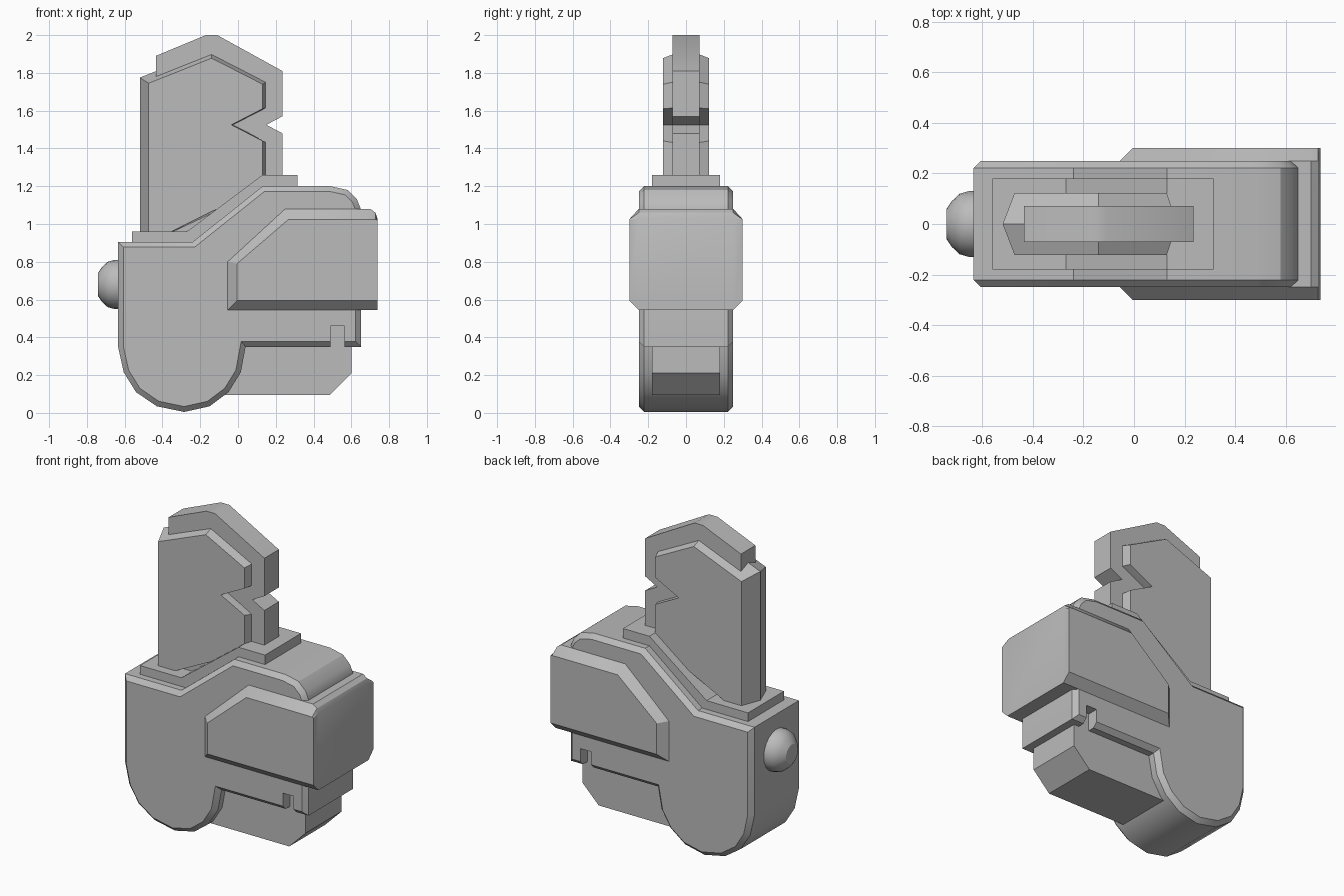
import bpy, bmesh, math
from mathutils import Vector

cube = bpy.data.objects.get("Cube")
if cube:
    bpy.data.objects.remove(cube, do_unlink=True)

GREY = (0.5, 0.5, 0.5, 1.0)
grey = bpy.data.materials.new("plain grey")
grey.use_nodes = True
grey.diffuse_color = GREY
grey.node_tree.nodes["Principled BSDF"].inputs["Base Color"].default_value = GREY


def finish(name, bm):
    """Turn a bmesh into a smooth-by-angle object."""
    bmesh.ops.recalc_face_normals(bm, faces=bm.faces)
    mesh = bpy.data.meshes.new(name)
    bm.to_mesh(mesh)
    bm.free()
    mesh.materials.append(grey)
    obj = bpy.data.objects.new(name, mesh)
    bpy.context.collection.objects.link(obj)
    bpy.ops.object.select_all(action='DESELECT')
    obj.select_set(True)
    bpy.context.view_layer.objects.active = obj
    bpy.ops.object.shade_smooth_by_angle(angle=math.radians(32))
    return obj


def loft(name, rings):
    """Join rings of points with quads and cap both ends."""
    bm = bmesh.new()
    loops = [[bm.verts.new(p) for p in ring] for ring in rings]
    for a, b in zip(loops, loops[1:]):
        for i in range(len(a)):
            j = (i + 1) % len(a)
            bm.faces.new((a[i], a[j], b[j], b[i]))
    bm.faces.new(loops[0])
    bm.faces.new(loops[-1])
    return finish(name, bm)


def slab(name, outline, half, chamfer=0.0, face=None):
    """Profile in x-z, mirrored about y = 0, with an optional smaller side face."""
    face = face or outline
    inner = half - chamfer
    layers = [(-half, face), (-inner, outline), (inner, outline), (half, face)]
    if chamfer == 0:
        layers = layers[::3]
    elif inner == 0:
        layers.pop(1)
    return loft(name, [[(x, y, z) for x, z in pts] for y, pts in layers])


def inset(points, amount, square_edges=()):
    """Mitred inset of a counter-clockwise profile; square edges stay in place."""
    pts = [Vector(p) for p in points]
    lines = []
    for i, p in enumerate(pts):
        d = (pts[(i + 1) % len(pts)] - p).normalized()
        n = Vector((-d.y, d.x))
        lines.append((n, n.dot(p) + (0 if i in square_edges else amount)))
    result = []
    for i in range(len(pts)):
        (n, a), (m, b) = lines[i - 1], lines[i]
        det = n.x * m.y - n.y * m.x
        result.append(((a * m.y - b * n.y) / det, (n.x * b - m.x * a) / det))
    return result


# Main body: rounded grip end, slot underneath, rounded upper corner
grip = [(-0.635, 0.905), (-0.635, 0.35), (-0.605, 0.215), (-0.54, 0.11),
        (-0.43, 0.035), (-0.285, 0.005), (-0.15, 0.035), (-0.05, 0.11),
        (0.015, 0.215), (0.04, 0.35)]
slot = [(0.49, 0.35), (0.49, 0.46), (0.565, 0.46), (0.565, 0.35)]
upper = [(0.65, 0.35), (0.65, 1.08), (0.63, 1.13), (0.58, 1.18), (0.49, 1.2),
         (0.13, 1.2), (-0.24, 0.905)]
body = grip + slot + upper
slot_edges = [len(grip) + i for i in range(3)]
slab("main_body", body, 0.25, 0.028, inset(body, 0.028, slot_edges))

# Wide housing around the rear of the body
housing = [(-0.055, 0.545), (0.738, 0.545), (0.738, 1.03), (0.728, 1.06),
           (0.7, 1.08), (0.25, 1.08), (-0.055, 0.80)]
housing_face = [(-0.005, 0.595), (0.738, 0.595), (0.738, 1.02), (0.728, 1.024),
                (0.7, 1.025), (0.268, 1.025), (-0.005, 0.79)]
slab("side_housing", housing, 0.3, 0.05, housing_face)

# Lower block that shows through the slot
slab("lower_block", [(-0.2, 0.095), (0.485, 0.095), (0.6, 0.21), (0.6, 0.5),
                     (-0.2, 0.5)], 0.18)

# Stepped collar under the blade
slab("collar", [(-0.56, 0.85), (-0.27, 0.85), (0.13, 1.15), (0.315, 1.15),
                (0.315, 1.26), (0.13, 1.26), (-0.27, 0.96), (-0.56, 0.96)], 0.18)

# Blade core with notch
slab("blade_core", [(-0.435, 0.9), (0.235, 1.15), (0.235, 1.48), (0.15, 1.525),
                    (0.235, 1.57), (0.235, 1.81), (-0.11, 2.0), (-0.17, 2.0),
                    (-0.435, 1.89)], 0.072)

# Blade cheeks, tapering to a ridge on the long edge
ridge = [(-0.52, 0.9), (0.17, 1.2), (0.17, 1.42), (-0.015, 1.525), (0.17, 1.62),
         (0.17, 1.765), (-0.14, 1.925), (-0.52, 1.775)]
cheek = [(-0.473, 0.9), (0.13, 1.2), (0.13, 1.44), (-0.035, 1.525), (0.13, 1.61),
         (0.13, 1.74), (-0.14, 1.878), (-0.473, 1.745)]
slab("blade_cheeks", ridge, 0.122, 0.122, cheek)

# Domed knob on the flat side
knob = [(-0.6, 0.13), (-0.655, 0.13), (-0.69, 0.12), (-0.722, 0.09), (-0.742, 0.06)]
SIDES = 20
angles = [2 * math.pi * i / SIDES for i in range(SIDES)]
loft("side_knob", [[(x, r * math.cos(a), 0.68 + r * math.sin(a)) for a in angles]
                   for x, r in knob])
